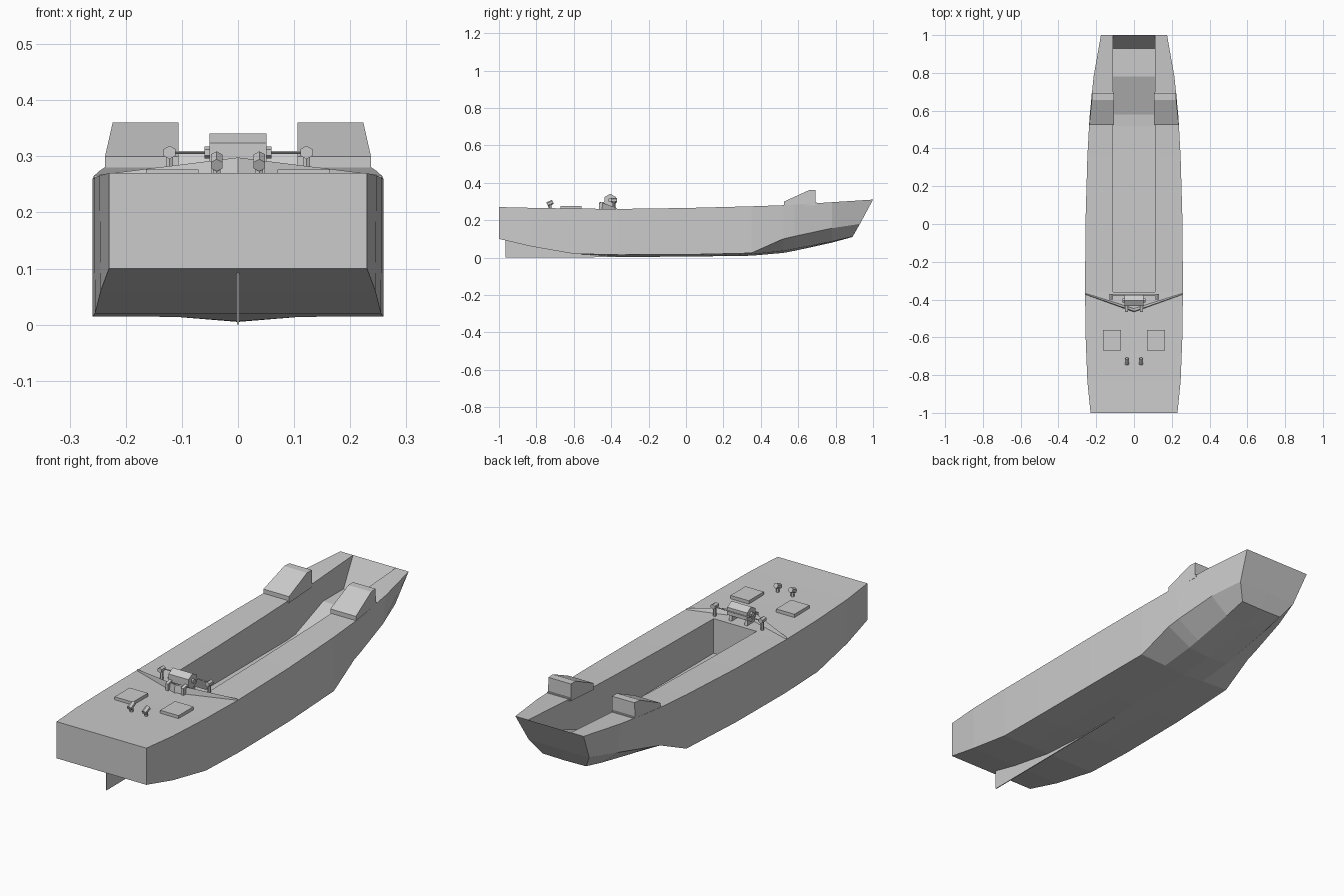
import bpy, bmesh, math
from mathutils import Matrix, Vector

if "Cube" in bpy.data.objects:
    bpy.data.objects.remove(bpy.data.objects["Cube"])


def finish(name, bm, mirror=False):
    bmesh.ops.remove_doubles(bm, verts=bm.verts, dist=1e-5)
    bmesh.ops.dissolve_degenerate(bm, edges=bm.edges, dist=1e-5)
    if mirror:
        geom = bm.verts[:] + bm.edges[:] + bm.faces[:]
        bmesh.ops.mirror(bm, geom=geom, axis='X', merge_dist=1e-4)
    bmesh.ops.recalc_face_normals(bm, faces=bm.faces)
    me = bpy.data.meshes.new(name)
    bm.to_mesh(me)
    bm.free()
    ob = bpy.data.objects.new(name, me)
    bpy.context.collection.objects.link(ob)
    return ob


def box(name, lo, hi):
    bm = bmesh.new()
    lo, hi = Vector(lo), Vector(hi)
    m = Matrix.Translation((lo + hi) / 2) @ Matrix.Diagonal((*(hi - lo), 1))
    bmesh.ops.create_cube(bm, size=1, matrix=m)
    return finish(name, bm)


def rod(name, a, b, r, n=6):
    a, b = Vector(a), Vector(b)
    rot = (b - a).to_track_quat('Z', 'Y').to_matrix().to_4x4()
    bm = bmesh.new()
    bmesh.ops.create_cone(bm, cap_ends=True, segments=n, radius1=r, radius2=r,
                          depth=(b - a).length,
                          matrix=Matrix.Translation((a + b) / 2) @ rot)
    return finish(name, bm)


def extrude_yz(name, profile, inner, outer):
    # profile of (y, z) spanned between inner(y, z) and outer(y, z) x positions
    bm = bmesh.new()
    A = [bm.verts.new((inner(y, z), y, z)) for y, z in profile]
    B = [bm.verts.new((outer(y, z), y, z)) for y, z in profile]
    bm.faces.new(A)
    bm.faces.new(B[::-1])
    for i in range(len(A)):
        j = (i + 1) % len(A)
        bm.faces.new((A[i], A[j], B[j], B[i]))
    return finish(name, bm)


# Hull stations: y, keel z, inner z, chine x, chine z, deck x, deck z, floor z
STATIONS = [
    (-1.00, .100, .100, .230, .100, .230, .270, None),
    (-0.83, .060, .060, .245, .060, .247, .266, None),
    (-0.60, .020, .020, .255, .020, .256, .262, None),
    (-0.36, .006, .014, .259, .015, .259, .260, None),
    (-0.36, .006, .014, .259, .015, .259, .260, .100),
    (0.00, .005, .014, .257, .016, .257, .265, .100),
    (0.35, .010, .017, .247, .024, .247, .274, .100),
    (0.52, .025, .036, .232, .100, .238, .280, .100),
    (0.58, .036, .047, .226, .114, .234, .283, .105),
    (0.78, .080, .086, .197, .157, .214, .296, .180),
]
W = 0.11
bm = bmesh.new()
rows = []
for y, kz, iz, cx, cz, dx, dz, fz in STATIONS:
    f = dz if fz is None else fz
    rows.append([(0, y, kz), (W, y, iz), (cx, y, cz), (dx, y, dz),
                 (W, y, dz), (W, y, f), (0, y, f)])
# Raked bow end
rows.append([(0, .89, .11), (W, .89, .112), (.155, .93, .18), (.175, 1, .31),
             (W, 1, .31), (W, .93, .18), (0, .93, .18)])
V = [[bm.verts.new(p) for p in r] for r in rows]
for k, (a, b) in enumerate(zip(V, V[1:])):
    for i in range(6):
        pts = (a[i], a[i + 1], b[i + 1], b[i])
        if len({tuple(v.co) for v in pts}) > 2:
            bm.faces.new(pts)
# Transom and bow ramp
bm.faces.new([V[0][i] for i in (0, 1, 2, 3, 4, 6)])
e = V[-1]
bm.faces.new((e[0], e[1], e[2], e[5], e[6]))
bm.faces.new((e[2], e[3], e[4], bm.verts.new((0, 1, .31)), e[6], e[5]))
finish("hull", bm, mirror=True)

# Skeg under the stern
extrude_yz("skeg", [(-.965, 0), (-.14, .003), (-.14, .008), (-.36, .012), (-.6, .025),
                    (-.83, .065), (-.965, .098)],
           lambda y, z: -.002, lambda y, z: .002)

# Breakwater: V-shaped sill ahead of the after deck
bm = bmesh.new()
tip = [bm.verts.new(p) for p in ((0, -.466, .26), (0, -.462, .298), (0, -.447, .26))]
end = [bm.verts.new(p) for p in ((.257, -.374, .258), (.257, -.372, .266), (.257, -.366, .258))]
bm.faces.new(end)
for i in range(3):
    j = (i + 1) % 3
    bm.faces.new((tip[i], tip[j], end[j], end[i]))
finish("breakwater", bm, mirror=True)

# Winch drum and axle
rod("winch_drum", (-.051, -.405, .306), (.051, -.405, .306), .035)
rod("winch_axle", (-.06, -.405, .307), (.06, -.405, .307), .011)
rod("winch_crossbar", (-.12, -.376, .307), (.12, -.376, .307), .003, 4)

for s, side in ((-1, "left"), (1, "right")):
    # Sloped gun shelters near the bow
    extrude_yz(side + "_shelter",
               [(.525, .27), (.525, .30), (.657, .36), (.692, .36), (.692, .28)],
               lambda y, z: s * .106,
               lambda y, z: s * (.237 - (y - .525) * .08 - max(0, z - .30) * .05))
    box(side + "_shelter_sill", (min(s * .108, s * .222), .69, .28),
        (max(s * .108, s * .222), .70, .295))
    # Deck hatches
    x = s * .117
    box(side + "_hatch", (x - .047, -.67, .255), (x + .047, -.56, .277))
    # Winch supports
    extrude_yz(side + "_winch_support",
               [(-.465, .26), (-.465, .292), (-.41, .305), (-.39, .305), (-.38, .255)],
               lambda y, z: s * .033, lambda y, z: s * .047)
    # Fairlead posts beside the winch
    x = s * .122
    rod(side + "_fairlead_post", (x, -.385, .255), (x, -.385, .307), .007)
    rod(side + "_fairlead_head", (x, -.40, .307), (x, -.37, .307), .012)
    # Stern bollards
    x = s * .038
    rod(side + "_bollard_post", (x, -.726, .255), (x, -.726, .287), .008)
    rod(side + "_bollard_head", (x, -.742, .284), (x, -.712, .298), .012)
